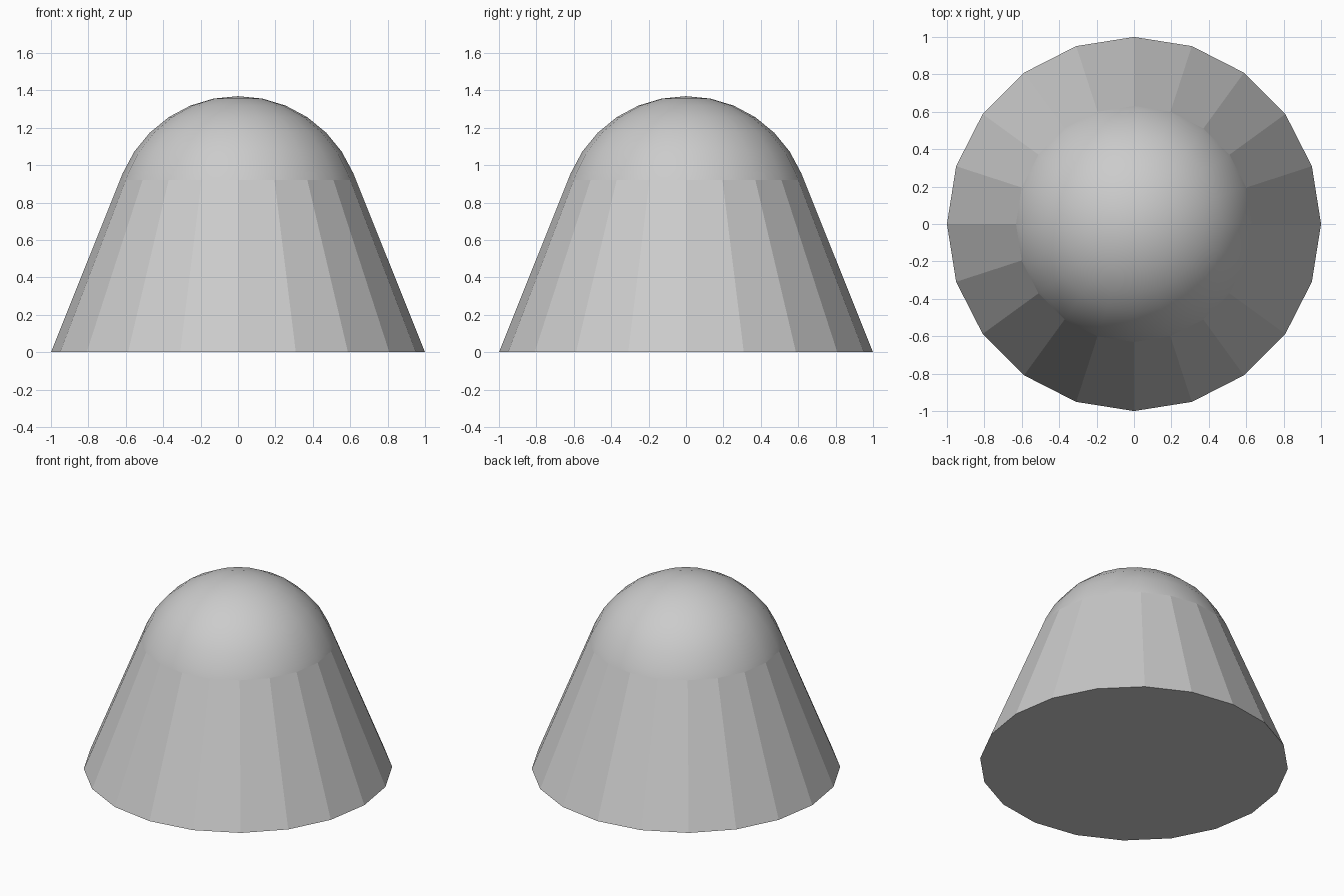
import bpy, bmesh, math

if "Cube" in bpy.data.objects:
    bpy.data.objects.remove(bpy.data.objects["Cube"])

SIDES = 20
CENTRE, RADIUS = 0.702, 0.667   # dome sphere, tangent to the tapered sides
SEAM_Z, SEAM_R = 0.92, 0.631

# Half profile: base edge, seam, then the dome arc
profile = [(1.0, 0.0), (SEAM_R, SEAM_Z)]
for i in range(6, 0, -1):
    a = math.radians(11.25 * i)
    profile.append((RADIUS * math.sin(a), CENTRE + RADIUS * math.cos(a)))

bm = bmesh.new()
rings = [[bm.verts.new((r * math.cos(k * math.tau / SIDES),
                        r * math.sin(k * math.tau / SIDES), z))
          for k in range(SIDES)] for r, z in profile]

# Flat tapered sides below the seam, smooth dome above it
for level, (low, high) in enumerate(zip(rings, rings[1:])):
    for k in range(SIDES):
        n = (k + 1) % SIDES
        face = bm.faces.new((low[k], low[n], high[n], high[k]))
        face.smooth = level > 0

# Dome tip
tip = bm.verts.new((0, 0, CENTRE + RADIUS))
for k in range(SIDES):
    bm.faces.new((rings[-1][k], rings[-1][(k + 1) % SIDES], tip)).smooth = True

# Flat base
bm.faces.new(rings[0][::-1])

mesh = bpy.data.meshes.new("domed_cone")
bm.to_mesh(mesh)
bm.free()
bpy.context.collection.objects.link(bpy.data.objects.new("domed_cone", mesh))
